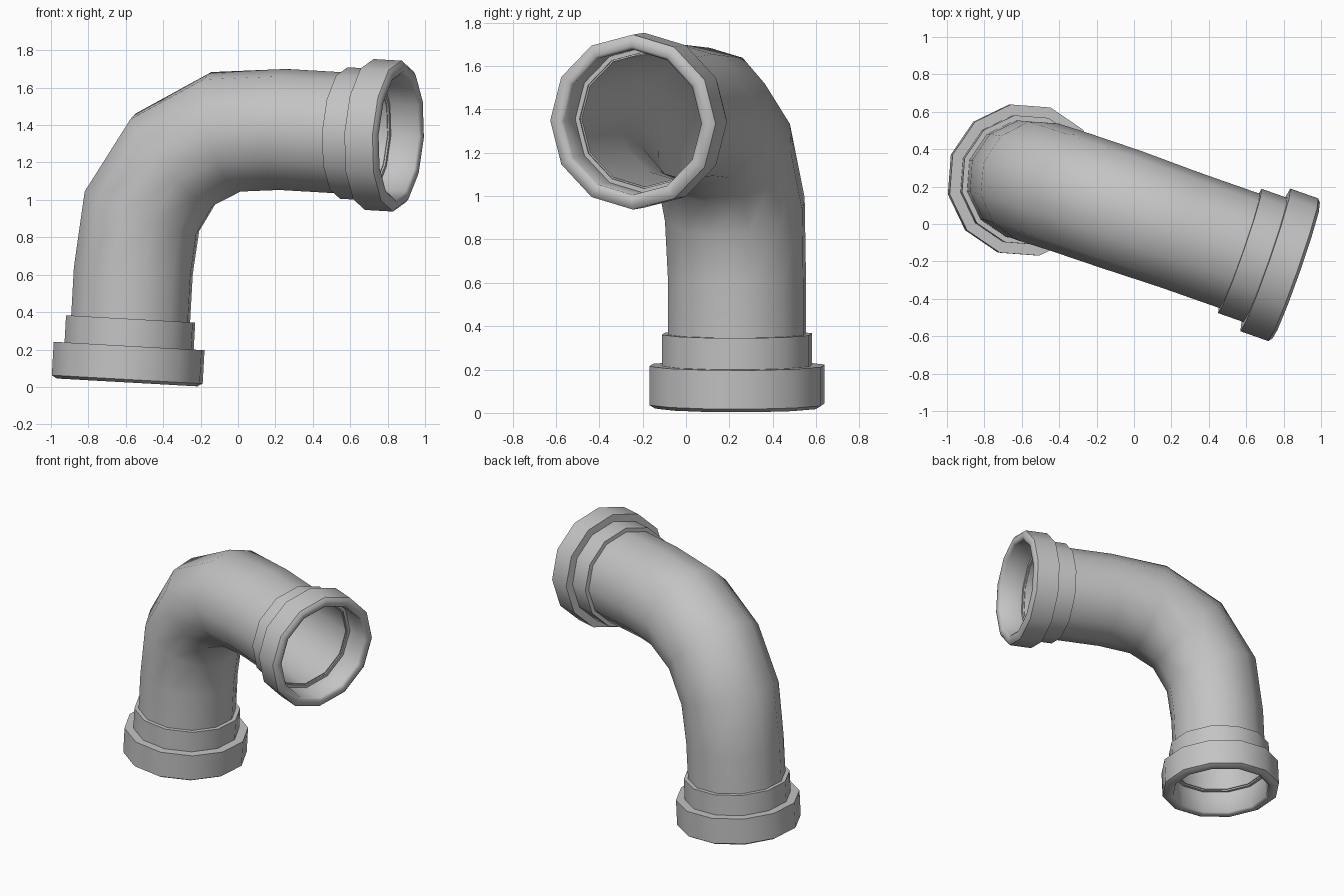
import bpy, bmesh, math
from mathutils import Vector

cube = bpy.data.objects.get("Cube")
if cube:
    bpy.data.objects.remove(cube, do_unlink=True)

SIDES = 12
grey = bpy.data.materials.new("pipe_grey")
COLOUR = (0.55, 0.55, 0.55, 1)
grey.use_nodes = True
grey.diffuse_color = COLOUR
grey.node_tree.nodes["Principled BSDF"].inputs["Base Color"].default_value = COLOUR

# Frame of the elbow: base centre, corner where the two legs meet, end centre
base = Vector((-0.593, 0.235, 0.024))
corner = Vector((-0.515, 0.235, 1.42))
end = Vector((0.867, -0.25, 1.34))
up = (corner - base).normalized()
out = (end - corner).normalized()
side = up.cross(out).normalized()


def sweep(name, rings):
    """Skin a closed loop of rings given as (centre, tangent, radius)."""
    bm = bmesh.new()
    loops = []
    for centre, tangent, radius in rings:
        across = side.cross(tangent).normalized()
        loop = []
        for i in range(SIDES):
            a = 2 * math.pi * i / SIDES
            loop.append(bm.verts.new(centre + radius * (math.cos(a) * across + math.sin(a) * side)))
        loops.append(loop)
    for k, a in enumerate(loops):
        b = loops[(k + 1) % len(loops)]
        for i in range(SIDES):
            j = (i + 1) % SIDES
            bm.faces.new((a[i], a[j], b[j], b[i]))
    bmesh.ops.recalc_face_normals(bm, faces=bm.faces)
    mesh = bpy.data.meshes.new(name)
    bm.to_mesh(mesh)
    bm.free()
    mesh.materials.append(grey)
    obj = bpy.data.objects.new(name, mesh)
    bpy.context.collection.objects.link(obj)
    bpy.ops.object.select_all(action='DESELECT')
    obj.select_set(True)
    bpy.context.view_layer.objects.active = obj
    bpy.ops.object.shade_smooth_by_angle(angle=math.radians(50))
    return obj


def turn(degrees):
    a = math.radians(degrees)
    return math.cos(a) * up + math.sin(a) * out


# Curved pipe: (offset along up, offset along out, turn, radius factor)
bend = [(-0.80, 0, 0, 1), (-0.48, 0.03, 18, 1.02), (-0.195, 0.195, 45, 1.02),
        (-0.03, 0.48, 72, 1.02), (0, 0.80, 90, 1)]
path = [(base + 0.18 * up, up, 1)]
path += [(corner + a * up + b * out, turn(t), f) for a, b, t, f in bend]
path += [(end - 0.18 * out, out, 1)]
outer = [(c, t, 0.324 * f) for c, t, f in path]
inner = [(c, t, 0.308 * f) for c, t, f in reversed(path)]
sweep("elbow_pipe", outer + inner)


# Stepped sockets: wide flange with rounded lip, then a narrower collar
def socket(name, origin, axis, flange, collar, radius):
    profile = [(0.012, 0.336), (0, 0.35), (0, 0.384), (0.016, radius), (flange, radius),
               (flange, 0.352), (collar, 0.352), (collar, 0.315),
               (0.17, 0.315), (0.17, 0.336)]
    sweep(name, [(origin + s * axis, axis, r) for s, r in profile])


socket("base_socket", base, up, 0.195, 0.34, 0.411)
socket("end_socket", end, -out, 0.175, 0.32, 0.404)
